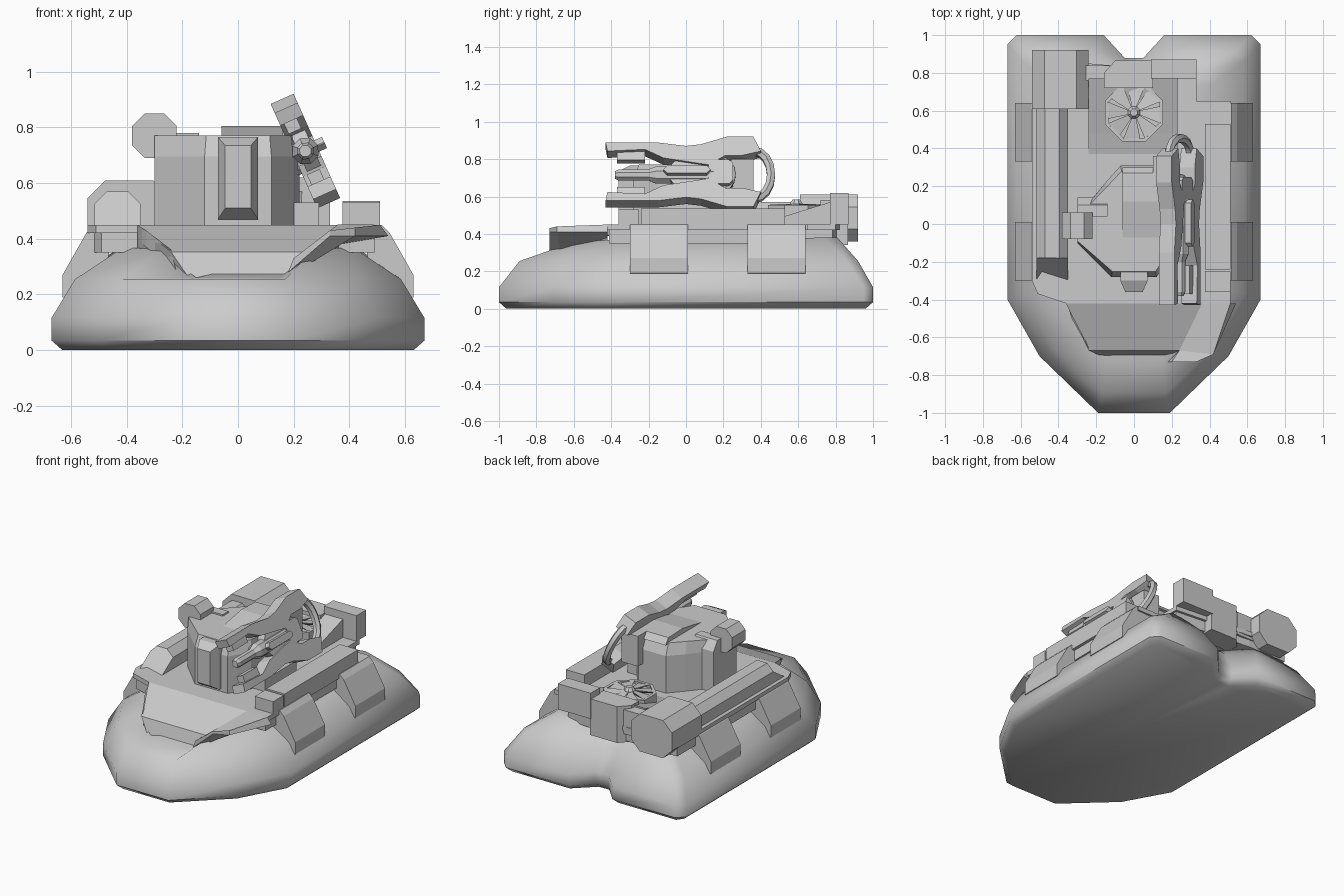
import bpy, bmesh, math
from mathutils import Matrix, Vector

cube = bpy.data.objects.get("Cube")
if cube:
    bpy.data.objects.remove(cube, do_unlink=True)

grey = bpy.data.materials.new("plain grey")
grey.use_nodes = True
grey.diffuse_color = (0.6, 0.6, 0.6, 1)
grey.node_tree.nodes["Principled BSDF"].inputs["Base Color"].default_value = (0.6, 0.6, 0.6, 1)


def loft(name, rings):
    """Skin a stack of equal-length rings and cap both ends."""
    bm = bmesh.new()
    loops = [[bm.verts.new(p) for p in ring] for ring in rings]
    n = len(loops[0])
    for low, high in zip(loops, loops[1:]):
        for i in range(n):
            j = (i + 1) % n
            bm.faces.new((low[i], low[j], high[j], high[i]))
    bm.faces.new(loops[0][::-1])
    bm.faces.new(loops[-1])
    bmesh.ops.recalc_face_normals(bm, faces=bm.faces[:])
    mesh = bpy.data.meshes.new(name)
    bm.to_mesh(mesh)
    bm.free()
    mesh.materials.append(grey)
    obj = bpy.data.objects.new(name, mesh)
    bpy.context.collection.objects.link(obj)
    return obj


PLACE = {"x": lambda p, d: (d, p[0], p[1]),
         "y": lambda p, d: (p[0], d, p[1]),
         "z": lambda p, d: (p[0], p[1], d)}


def prism(name, pts, axis, a, b):
    return loft(name, [[PLACE[axis](p, d) for p in pts] for d in (a, b)])


def rect(x0, x1, y0, y1):
    return [(x0, y0), (x1, y0), (x1, y1), (x0, y1)]


def box(name, x0, x1, y0, y1, z0, z1):
    return prism(name, rect(x0, x1, y0, y1), "z", z0, z1)


def chamfered(x0, x1, y0, y1, c):
    return [(x0 + c, y0), (x1 - c, y0), (x1, y0 + c), (x1, y1 - c),
            (x1 - c, y1), (x0 + c, y1), (x0, y1 - c), (x0, y0 + c)]


def smooth(obj, degrees):
    bpy.ops.object.select_all(action="DESELECT")
    obj.select_set(True)
    bpy.context.view_layer.objects.active = obj
    bpy.ops.object.shade_smooth_by_angle(angle=math.radians(degrees))


# Inflated skirt with a notched stern
def both_sides(half):
    return half + [(-x, y, z) for x, y, z in reversed(half)]

outline = [(.19, -1), (.5, -.7), (.67, -.4), (.67, .95), (.62, 1), (.16, 1), (.05, .88)]
foot = [(.17, -.96), (.47, -.68), (.63, -.39), (.63, .92), (.6, .96), (.18, .96), (.05, .84)]
shoulder = [(.17, -.89), (.42, -.66), (.585, -.37), (.585, .86), (.54, .92), (.22, .92), (.06, .8)]
crown = [(.15, -.71, .26), (.27, -.59, .36), (.41, -.34, .37), (.41, .74, .38),
         (.37, .81, .38), (.28, .81, .37), (.08, .7, .33)]
rings = [[(x, y, z) for x, y in pts] for pts, z in
         ((foot, 0), (outline, .035), (outline, .115), (shoulder, .255))] + [crown]
skirt = loft("skirt", [both_sides(r) for r in rings])
smooth(skirt, 48)

# Deck with a lighter lip and an underside chamfer
deck_plan = [(-.54, -.3), (-.51, -.37), (-.36, -.42), (.51, -.42),
             (.51, .65), (.33, .65), (.33, .8), (-.24, .85), (-.54, .85)]
prism("deck", deck_plan, "z", .42, .45)
prism("deck_underside", [(x * .96, y * .98) for x, y in deck_plan], "z", .35, .42)

# Sloping bow panel and its front lip
loft("bow_panel", [
    [(-.36, -.42, .45), (.36, -.42, .45), (.36, -.42, .36), (-.36, -.42, .36)],
    [(-.24, -.67, .352), (.24, -.67, .352), (.17, -.7, .25), (-.17, -.7, .25)]])
loft("bow_side_rail", [
    [(.2, -.73, .33), (.33, -.73, .43), (.33, -.73, .41), (.18, -.73, .28)],
    [(.24, -.67, .36), (.42, -.69, .44), (.42, -.69, .41), (.24, -.67, .3)],
    [(.36, -.42, .452), (.51, -.42, .45), (.54, -.42, .41), (.36, -.42, .38)]])
loft("bow_side_lip", [
    [(-.24, -.66, .36), (-.29, -.53, .4), (-.29, -.53, .37), (-.22, -.67, .28)],
    [(-.33, -.5, .43), (-.37, -.37, .45), (-.37, -.37, .4), (-.33, -.5, .37)]])

# Side pads that clip over the skirt
pad = [(.46, .45), (.515, .45), (.545, .42), (.63, .27), (.63, .19), (.5, .18), (.46, .36)]
for side, word in ((1, "left"), (-1, "right")):
    for y0, place in ((-.3, "front"), (.33, "rear")):
        prism(f"{word}_{place}_pad", [(side * x, z) for x, z in pad], "y", y0, y0 + .31)

# Exhaust duct with sloped nose and square rear housing
duct = chamfered(-.515, -.35, .4, .57, .045)
nose = [(x, -.3 if z < .5 else -.18, z) for x, z in duct]
loft("exhaust_duct", [nose, [(x, .62, z) for x, z in duct]])
prism("exhaust_housing", chamfered(-.54, -.24, .36, .61, .065), "y", .61, .92)
box("exhaust_bracket", -.26, -.13, .76, .84, .4, .56)

# Storage locker along the other edge
box("locker", .375, .51, -.24, .53, .44, .535)
box("locker_front", .375, .51, -.36, -.25, .44, .53)

# Stern boxes
box("stern_locker", .09, .33, .77, .87, .45, .62)
prism("stern_engine", [(-.16, .8), (-.1, .865), (.1, .865), (.1, .72), (-.16, .72)], "z", .34, .58)

# Fan well, blades and hub
prism("fan_well", [(.37, .45), (.48, .48), (.77, .57), (.77, .44), (.37, .44)], "x", -.24, .23)
fan = Vector((0, .59, .54))
def around(r, k, z):
    a = math.tau * (k + .5) / 8
    return fan + Vector((r * math.cos(a), r * math.sin(a), z))

loft("fan_rim", [[around(r, k, z) for k in range(8)]
                 for r, z in ((.165, -.06), (.165, .015), (.145, .015), (.145, -.005))])
for k in range(8):
    loft(f"fan_blade_{k + 1}", [
        [around(.025, k, .02), around(.025, k + 1, .02), around(.025, k + .5, 0)],
        [around(.15, k, .018), around(.15, k + .8, .005), around(.15, k + .4, -.01)]])
loft("fan_hub", [[around(r, k, z) for k in range(8)]
                 for r, z in ((.035, -.02), (.035, .025), (.02, .045))])

# Turret drum, roof and flat front
drum = [(-.12, -.28), (.12, -.28), (.2, -.15), (.22, .2), (.13, .31),
        (-.07, .31), (-.15, .22), (-.3, .04), (-.3, -.1)]
loft("turret", [[(x, y, .45) for x, y in drum],
                [(x, y, .695) for x, y in drum],
                [(x * .95 if x > -.2 else x, y * .9, .77) for x, y in drum]])
prism("turret_roof", [(-.05, .77), (-.1, .765), (.12, .805), (.27, .8), (.3, .76), (.2, .74)],
      "x", -.06, .16)
box("turret_base", .1, .29, -.13, .2, .44, .53)
prism("turret_cheek", [(.04, .45), (.14, .45), (.14, .72), (.1, .78), (.04, .78)], "x", -.3, -.14)

# Tapered sight on the turret front
loft("turret_sight", [[(x, y, z) for x, z in rect(-w, w, z0, z1)] for w, y, z0, z1 in
                      ((.072, -.13, .47, .765), (.072, -.3, .47, .765), (.046, -.36, .51, .735))])

# Pod on the turret shoulder
prism("shoulder_pod", chamfered(-.38, -.22, .69, .85, .045), "y", -.08, .06)

# Tilted twin-rail gun, built upright then leaned
lean = Matrix.Translation((.242, 0, .715)) @ Matrix.Rotation(-.42, 4, "Y")
gun = []
rail = [(-.43, .17), (-.15, .17), (0, .15), (.08, .16), (.22, .205), (.36, .205), (.4, .12),
        (.3, .095), (.21, .095), (.12, .04), (.0, .06), (-.12, .08), (-.22, .13), (-.42, .12)]
for side, word in ((1, "upper"), (-1, "lower")):
    gun.append(prism(f"{word}_gun_rail", [(y, side * z) for y, z in rail], "x", -.045, .045))
    gun.append(prism(f"{word}_gun_muzzle", rect(-.37, -.22, side * .08, side * .13), "x", -.03, .02))
    gun.append(prism(f"{word}_gun_brace", [(-.06, side * .07), (.16, side * .07),
                                         (.12, side * .02), (-.1, side * .02)], "x", -.025, .03))
barrel = []
for y, r in ((-.38, .022), (-.36, .032), (-.2, .032), (-.16, .05), (.13, .05), (.24, .025)):
    barrel.append([(r * math.cos(k * math.tau / 8), y, r * math.sin(k * math.tau / 8))
                   for k in range(8)])
gun.append(loft("gun_barrel", barrel))
gun.append(prism("gun_grip", chamfered(-.12, .13, -.022, .022, .02), "x", .04, .075))
gun.append(prism("gun_breech", chamfered(.12, .25, -.07, .07, .02), "x", -.06, .045))


def hose(name, path, radius):
    curve = bpy.data.curves.new(name, "CURVE")
    curve.dimensions = "3D"
    curve.bevel_depth = radius
    curve.bevel_resolution = 1
    spline = curve.splines.new("POLY")
    spline.points.add(len(path) - 1)
    for point, (y, z) in zip(spline.points, path):
        point.co = (0, y, z, 1)
    curve.materials.append(grey)
    obj = bpy.data.objects.new(name, curve)
    bpy.context.collection.objects.link(obj)
    bpy.ops.object.select_all(action="DESELECT")
    obj.select_set(True)
    bpy.context.view_layer.objects.active = obj
    bpy.ops.object.convert(target="MESH")
    smooth(bpy.context.object, 50)
    return bpy.context.object


def arc(cy, ry, rz):
    angles = [math.radians(-90 + 22.5 * k) for k in range(9)]
    return [(cy + ry * math.cos(a), rz * math.sin(a)) for a in angles]

gun.append(hose("gun_rear_hose", [(.28, -.14)] + arc(.36, .095, .14) + [(.28, .14)], .025))
gun.append(hose("gun_inner_hose", arc(.16, .09, .1), .018))
for part in gun:
    part.matrix_world = lean
prism("gun_mount", [(.24, .6), (.36, .6), (.36, .8), (.24, .8)], "x", .1, .22)
